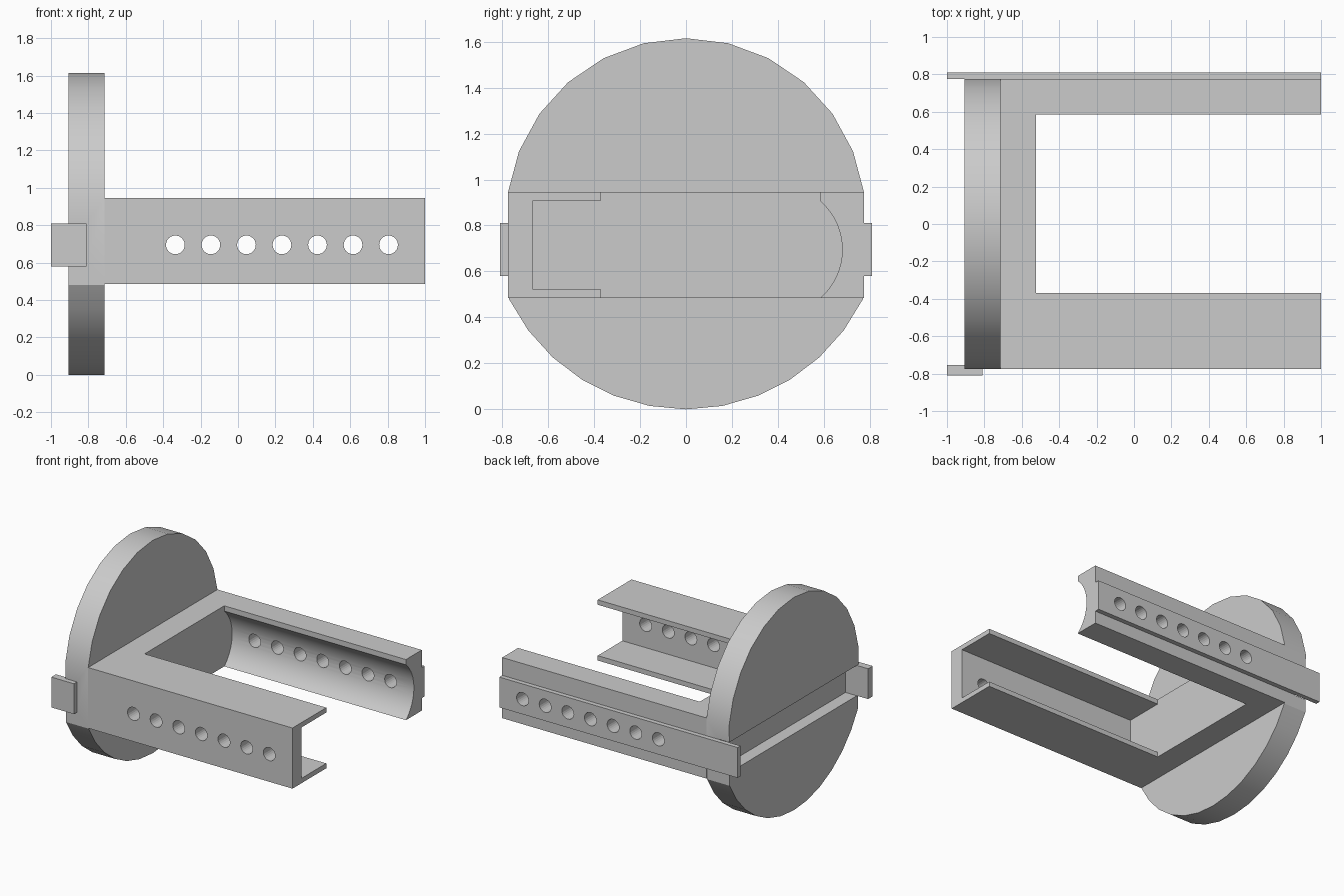
import bpy
import bmesh
import math
from mathutils import Matrix

cube = bpy.data.objects.get("Cube")
if cube:
    bpy.data.objects.remove(cube, do_unlink=True)

grey = bpy.data.materials.new("light_grey")
grey.use_nodes = True
grey.diffuse_color = (0.6, 0.6, 0.6, 1)
grey.node_tree.nodes["Principled BSDF"].inputs["Base Color"].default_value = grey.diffuse_color

LOW, HIGH = 0.485, 0.945        # height band of the frame
SLOT_LOW, SLOT_HIGH = 0.58, 0.81  # height band of the slot and rail
SIDE = 0.775                    # half width of the frame
DISC_OUT, DISC_IN, BAR_IN = -0.905, -0.715, -0.525


def make_object(name, bm):
    bmesh.ops.recalc_face_normals(bm, faces=bm.faces)
    mesh = bpy.data.meshes.new(name)
    bm.to_mesh(mesh)
    bm.free()
    mesh.materials.append(grey)
    obj = bpy.data.objects.new(name, mesh)
    bpy.context.collection.objects.link(obj)
    return obj


def extrude_x(name, profile, x0, x1):
    """Extrude a (y, z) outline along x."""
    bm = bmesh.new()
    face = bm.faces.new([bm.verts.new((x0, y, z)) for y, z in profile])
    out = bmesh.ops.extrude_face_region(bm, geom=[face])
    moved = [v for v in out["geom"] if isinstance(v, bmesh.types.BMVert)]
    bmesh.ops.translate(bm, verts=moved, vec=(x1 - x0, 0, 0))
    return make_object(name, bm)


def box(name, x0, x1, y0, y1, z0, z1):
    return extrude_x(name, [(y0, z0), (y1, z0), (y1, z1), (y0, z1)], x0, x1)


def arc(cy, cz, r, start, end, steps):
    angles = [math.radians(start + (end - start) * i / steps) for i in range(steps + 1)]
    return [(cy + r * math.cos(a), cz + r * math.sin(a)) for a in angles]


def cut(obj, cutter):
    mod = obj.modifiers.new("cut", 'BOOLEAN')
    mod.operation = 'DIFFERENCE'
    mod.solver = 'EXACT'
    mod.object = cutter


def smooth(obj):
    bpy.ops.object.select_all(action='DESELECT')
    obj.select_set(True)
    bpy.context.view_layer.objects.active = obj
    bpy.ops.object.shade_smooth_by_angle(angle=math.radians(30))


# Cutters: a row of holes and the slot across the disc
bm = bmesh.new()
for i in range(7):
    place = Matrix.Translation((-0.335 + 0.19 * i, 0, 0.695)) @ Matrix.Rotation(math.pi / 2, 4, 'X')
    bmesh.ops.create_cone(bm, cap_ends=True, segments=24, radius1=0.05,
                          radius2=0.05, depth=2.4, matrix=place)
hole_cutter = make_object("hole_cutter", bm)
slot_cutter = box("slot_cutter", -1.2, -0.81, -1, 1, SLOT_LOW, SLOT_HIGH)
for helper in (hole_cutter, slot_cutter):
    helper.hide_render = True
    helper.hide_viewport = True
    helper.display_type = 'WIRE'

# Disc: shallow lower arc and rounder upper arc joined by flat sides
lower = arc(0, 0.858, 0.858, -153.8, -26.2, 12)
upper = arc(0, 0.832, 0.783, 8.2, 171.8, 12)
disc = extrude_x("end_disc", lower + upper, DISC_OUT, DISC_IN)
cut(disc, slot_cutter)

# Cross bar joining the two arms
box("cross_bar", DISC_IN, BAR_IN, -SIDE, SIDE, LOW, HIGH)

# Front arm: open channel with thin flanges
lip, web, t = -0.37, -0.665, 0.037
channel = [(-SIDE, LOW), (lip, LOW), (lip, LOW + t), (web, LOW + t),
           (web, HIGH - t), (lip, HIGH - t), (lip, HIGH), (-SIDE, HIGH)]
front_arm = extrude_x("front_arm", channel, BAR_IN, 1)

# Back arm: concave inner face
hollow = arc(0.4, 0.695, 0.28, 48.6, -48.6, 16)
back_arm = extrude_x("back_arm", [(SIDE, LOW), (SIDE, HIGH), (0.585, HIGH)] + hollow, BAR_IN, 1)

# Rail along the back and short tab at the front
back_rail = box("back_rail", -1, 1, SIDE, 0.81, SLOT_LOW, SLOT_HIGH)
box("front_tab", -1, -0.81, -0.81, -0.755, SLOT_LOW, SLOT_HIGH)

for part in (front_arm, back_arm, back_rail):
    cut(part, hole_cutter)
for part in (disc, front_arm, back_arm, back_rail):
    smooth(part)
